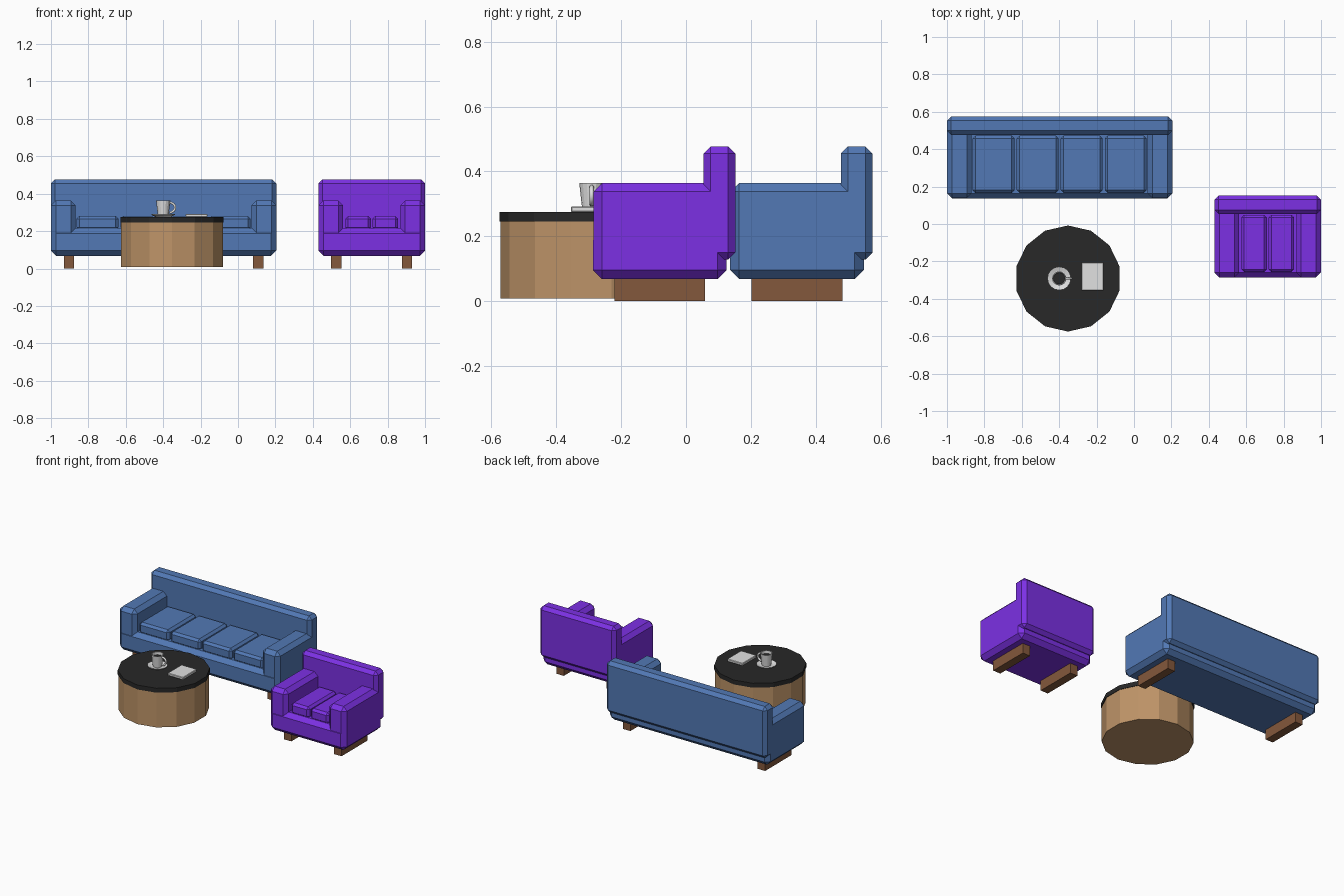
import bpy, bmesh, math
from mathutils import Vector

if "Cube" in bpy.data.objects:
    bpy.data.objects.remove(bpy.data.objects["Cube"])


def material(name, rgb):
    m = bpy.data.materials.new(name)
    m.diffuse_color = (*rgb, 1)
    m.use_nodes = True
    m.node_tree.nodes["Principled BSDF"].inputs["Base Color"].default_value = m.diffuse_color
    return m


BLUE = material("blue fabric", (0.084, 0.190, 0.462))
PURPLE = material("purple fabric", (0.202, 0.030, 0.775))
WOOD = material("light wood", (0.515, 0.296, 0.138))
LEG = material("brown wood", (0.231, 0.098, 0.045))
BLACK = material("black", (0.021, 0.021, 0.021))
WHITE = material("pale ceramic", (0.75, 0.75, 0.75))


def finish(bm, name, mat):
    bmesh.ops.recalc_face_normals(bm, faces=bm.faces)
    me = bpy.data.meshes.new(name)
    bm.to_mesh(me)
    bm.free()
    me.materials.append(mat)
    ob = bpy.data.objects.new(name, me)
    bpy.context.collection.objects.link(ob)
    return ob


def box(name, mat, x, y, z, bevel=0.0):
    """Box from (min, max) ranges with an optional chamfer on every edge."""
    bm = bmesh.new()
    bmesh.ops.create_cube(bm, size=1)
    for v in bm.verts:
        v.co = Vector([r[0] if c < 0 else r[1] for c, r in zip(v.co, (x, y, z))])
    if bevel:
        bmesh.ops.bevel(bm, geom=bm.edges[:], offset=bevel, segments=1,
                        affect='EDGES', profile=0.5)
    return finish(bm, name, mat)


def lathe(name, mat, centre, profile, sides):
    """Revolve (radius, z) points; the first vertex of each ring points to +y."""
    bm = bmesh.new()
    rings = []
    for r, z in profile:
        rings.append([bm.verts.new((centre[0] + r * math.sin(2 * math.pi * i / sides),
                                    centre[1] + r * math.cos(2 * math.pi * i / sides), z))
                      for i in range(sides)])
    for a, b in zip(rings, rings[1:]):
        for i in range(sides):
            j = (i + 1) % sides
            bm.faces.new((a[i], a[j], b[j], b[i]))
    bm.faces.new(rings[0])
    bm.faces.new(rings[-1])
    return finish(bm, name, mat)


def sofa(label, mat, x0, x1, front, cushions, pitch, width):
    mid = (x0 + x1) / 2
    # base and backrest
    box(label + "_base", mat, (x0, x1), (front, front + 0.412), (0.068, 0.216), 0.028)
    box(label + "_backrest", mat, (x0, x1), (front + 0.341, front + 0.439), (0.128, 0.477), 0.022)
    for side, s in (("left", -1), ("right", 1)):
        # arm, running into the backrest
        edge = mid + s * (x1 - x0) / 2
        xs = sorted((edge, edge - s * 0.132))
        box(f"{label}_{side}_arm", mat, xs, (front + 0.002, front + 0.412), (0.142, 0.364), 0.026)
        # runner leg
        c = edge - s * 0.0965
        box(f"{label}_{side}_leg", LEG, (c - 0.028, c + 0.028),
            (front + 0.066, front + 0.346), (0, 0.075))
    # seat cushions
    for i in range(cushions):
        c = mid + (i - (cushions - 1) / 2) * pitch
        box(f"{label}_cushion_{i + 1}", mat, (c - width / 2, c + width / 2),
            (front + 0.03, front + 0.336), (0.205, 0.281), 0.015)


sofa("long_sofa", BLUE, -1.0, 0.205, 0.136, 4, 0.2355, 0.224)
sofa("armchair", PURPLE, 0.43, 1.0, -0.287, 2, 0.146, 0.137)

# round coffee table
T = (-0.353, -0.2915)
lathe("table_body", WOOD, T, [(0.28, 0.008), (0.28, 0.246)], 14)
lathe("table_top", BLACK, T, [(0.2835, 0.245), (0.2835, 0.275)], 14)

# saucer, mug and drink
C = (-0.40, -0.291)
lathe("saucer", WHITE, C, [(0.04, 0.275), (0.063, 0.287), (0.063, 0.291),
                           (0.04, 0.284)], 16)
lathe("mug", WHITE, C, [(0.029, 0.284), (0.038, 0.364), (0.033, 0.364),
                        (0.026, 0.292)], 16)
lathe("drink", BLACK, C, [(0.029, 0.335), (0.0315, 0.345)], 16)

# mug handle: swept arc
cu = bpy.data.curves.new("mug_handle", 'CURVE')
cu.dimensions = '3D'
cu.bevel_depth = 0.007
cu.bevel_resolution = 1
cu.use_fill_caps = True
sp = cu.splines.new('POLY')
sp.points.add(8)
for i, p in enumerate(sp.points):
    a = math.pi * (i / 8 - 0.5)
    p.co = (C[0] + 0.033 + 0.031 * math.cos(a), C[1], 0.326 + 0.027 * math.sin(a), 1)
cu.materials.append(WHITE)
bpy.context.collection.objects.link(bpy.data.objects.new("mug_handle", cu))

# book lying on the table
box("book", WHITE, (-0.28, -0.164), (-0.355, -0.206), (0.275, 0.292), 0.003)
